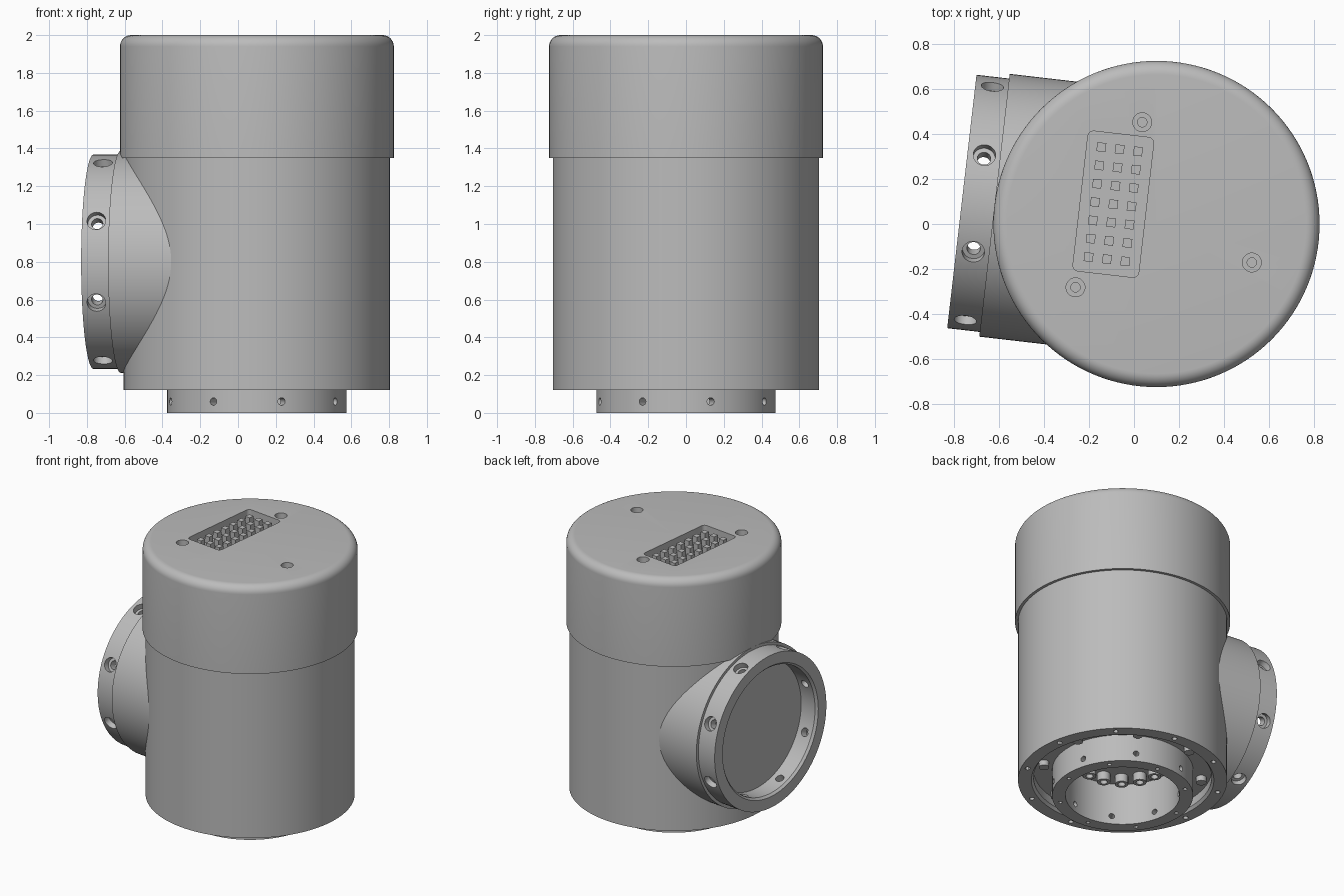
import bpy, bmesh, math
from mathutils import Matrix, Vector

if "Cube" in bpy.data.objects:
    bpy.data.objects.remove(bpy.data.objects["Cube"])

grey = bpy.data.materials.new("plain_grey")
grey.use_nodes = True
GREY = (0.5, 0.5, 0.5, 1)
grey.diffuse_color = GREY
grey.node_tree.nodes["Principled BSDF"].inputs["Base Color"].default_value = GREY

TILT = math.radians(-6.6)
AXIS = Matrix.Translation((0.1, 0, 0))          # main vertical axis


def make(name, bm):
    bmesh.ops.recalc_face_normals(bm, faces=bm.faces)
    mesh = bpy.data.meshes.new(name)
    bm.to_mesh(mesh)
    bm.free()
    mesh.materials.append(grey)
    obj = bpy.data.objects.new(name, mesh)
    bpy.context.collection.objects.link(obj)
    return obj


def add_lathe(bm, profile, matrix, segments):
    """Revolve (radius, height) points about local z."""
    rings = []
    for r, h in profile:
        if r == 0:
            rings.append([bm.verts.new(matrix @ Vector((0, 0, h)))])
        else:
            rings.append([bm.verts.new(matrix @ Vector((
                r * math.cos(math.tau * i / segments),
                r * math.sin(math.tau * i / segments), h))) for i in range(segments)])
    for a, b in zip(rings, rings[1:]):
        for i in range(segments):
            j = (i + 1) % segments
            quad = [a[i % len(a)], a[j % len(a)], b[j % len(b)], b[i % len(b)]]
            bm.faces.new(list(dict.fromkeys(quad)))


def lathe(name, profile, matrices, segments=128):
    bm = bmesh.new()
    for m in matrices:
        add_lathe(bm, profile, m, segments)
    return make(name, bm)


def rod(r, h0, h1):
    return [(0, h0), (r, h0), (r, h1), (0, h1)]


def around(count, start, radius, height):
    """Vertical placements on a circle about the main axis."""
    return [AXIS @ Matrix.Rotation(math.radians(start) + math.tau * i / count, 4, "Z")
            @ Matrix.Translation((radius, 0, height)) for i in range(count)]


def radial(base, count, start, height):
    """Placements whose local z points outwards from the base axis."""
    return [base @ Matrix.Rotation(math.radians(start) + math.tau * i / count, 4, "Z")
            @ Matrix.Translation((0, 0, height)) @ Matrix.Rotation(math.pi / 2, 4, "Y")
            for i in range(count)]


def cut(target, *cutters):
    bpy.context.view_layer.objects.active = target
    for c in cutters:
        mod = target.modifiers.new("cut", "BOOLEAN")
        mod.operation = "DIFFERENCE"
        mod.solver = "EXACT"
        mod.object = c
        bpy.ops.object.modifier_apply(modifier=mod.name)
        bpy.data.objects.remove(c)


def smooth(obj):
    bpy.ops.object.select_all(action="DESELECT")
    obj.select_set(True)
    bpy.context.view_layer.objects.active = obj
    bpy.ops.object.shade_smooth_by_angle(angle=math.radians(30))


# Main body with the lower ring, annular groove and bore
body = lathe("main_body", [
    (0, 0.31), (0.385, 0.31), (0.385, 0), (0.475, 0), (0.475, 0.2), (0.6, 0.2),
    (0.6, 0.14), (0.615, 0.12), (0.705, 0.12), (0.705, 1.36), (0, 1.36)], [AXIS])
cut(body,
    lathe("ring_side_holes", rod(0.02, 0.36, 0.5), radial(AXIS, 8, 16, 0.06), 16),
    lathe("ring_face_holes", rod(0.014, -0.05, 0.03), around(8, 38, 0.43, 0), 12),
    lathe("body_face_holes", rod(0.018, 0.05, 0.17), around(10, 10, 0.66, 0), 12))

# Socket pins inside the bore and screw heads in the groove
pins = lathe("bore_pins", [(0, 0.32), (0.045, 0.32), (0.045, 0.25), (0.025, 0.25),
                           (0.025, 0.28), (0, 0.28)], around(14, 0, 0.28, 0), 20)
screws = lathe("groove_screws", rod(0.035, 0.16, 0.21), around(8, 16, 0.54, 0), 20)

# Cap with a rounded top edge
R = 0.06
arc = [(0.725 - R + R * math.cos(t * math.pi / 16), 2 - R + R * math.sin(t * math.pi / 16))
       for t in range(9)]
cap = lathe("top_cap", [(0, 1.35), (0.725, 1.35)] + arc + [(0, 2)], [AXIS])

# Rounded rectangular connector recess
PLUG = Matrix.Translation((-0.092, 0.088, 0)) @ Matrix.Rotation(TILT, 4, "Z")
W, L, C = 0.147, 0.313, 0.025
bm = bmesh.new()
outline = []
for k, (sx, sy) in enumerate([(1, 1), (-1, 1), (-1, -1), (1, -1)]):
    for s in range(5):
        a = (k + s / 4) * math.pi / 2
        outline.append(bm.verts.new(PLUG @ Vector((
            sx * (W - C) + C * math.cos(a), sy * (L - C) + C * math.sin(a), 1.94))))
base = bm.faces.new(outline)
top = bmesh.ops.extrude_face_region(bm, geom=[base])
bmesh.ops.translate(bm, vec=(0, 0, 0.1),
                    verts=[v for v in top["geom"] if isinstance(v, bmesh.types.BMVert)])
recess = make("connector_recess", bm)

screw_hole = [(0, 1.9), (0.021, 1.9), (0.021, 1.96), (0.042, 1.96), (0.042, 2.05), (0, 2.05)]
cut(cap, recess, lathe("cap_screw_holes", screw_hole, around(3, 98, 0.457, 0), 24))

# Grid of square contacts in the recess
bm = bmesh.new()
for i in range(-1, 2):
    for j in range(-3, 4):
        bmesh.ops.create_cube(bm, size=1, matrix=PLUG @ Matrix.Translation(
            (i * 0.082, j * 0.082, 1.962)) @ Matrix.Diagonal((0.04, 0.04, 0.056, 1)))
make("connector_contacts", bm)

# Side port: stub and thin-walled flange, tilted with the connector
PORT = (Matrix.Translation((0.1, 0, 0.8)) @ Matrix.Rotation(TILT, 4, "Z")
        @ Matrix.Rotation(-math.pi / 2, 4, "Y"))
port = lathe("side_port", [
    (0, 0.39), (0.588, 0.39), (0.588, 0.725), (0.567, 0.725), (0.567, 0.871),
    (0.485, 0.871), (0.47, 0.855), (0.47, 0.73), (0, 0.73)], [PORT])
bolt_hole = [(0, 0.4), (0.03, 0.4), (0.03, 0.525), (0.05, 0.525), (0.05, 0.65), (0, 0.65)]
cut(port, lathe("port_bolt_holes", bolt_hole, radial(PORT, 8, 22.5, 0.795), 24))

for part in (body, pins, screws, cap, port):
    smooth(part)
